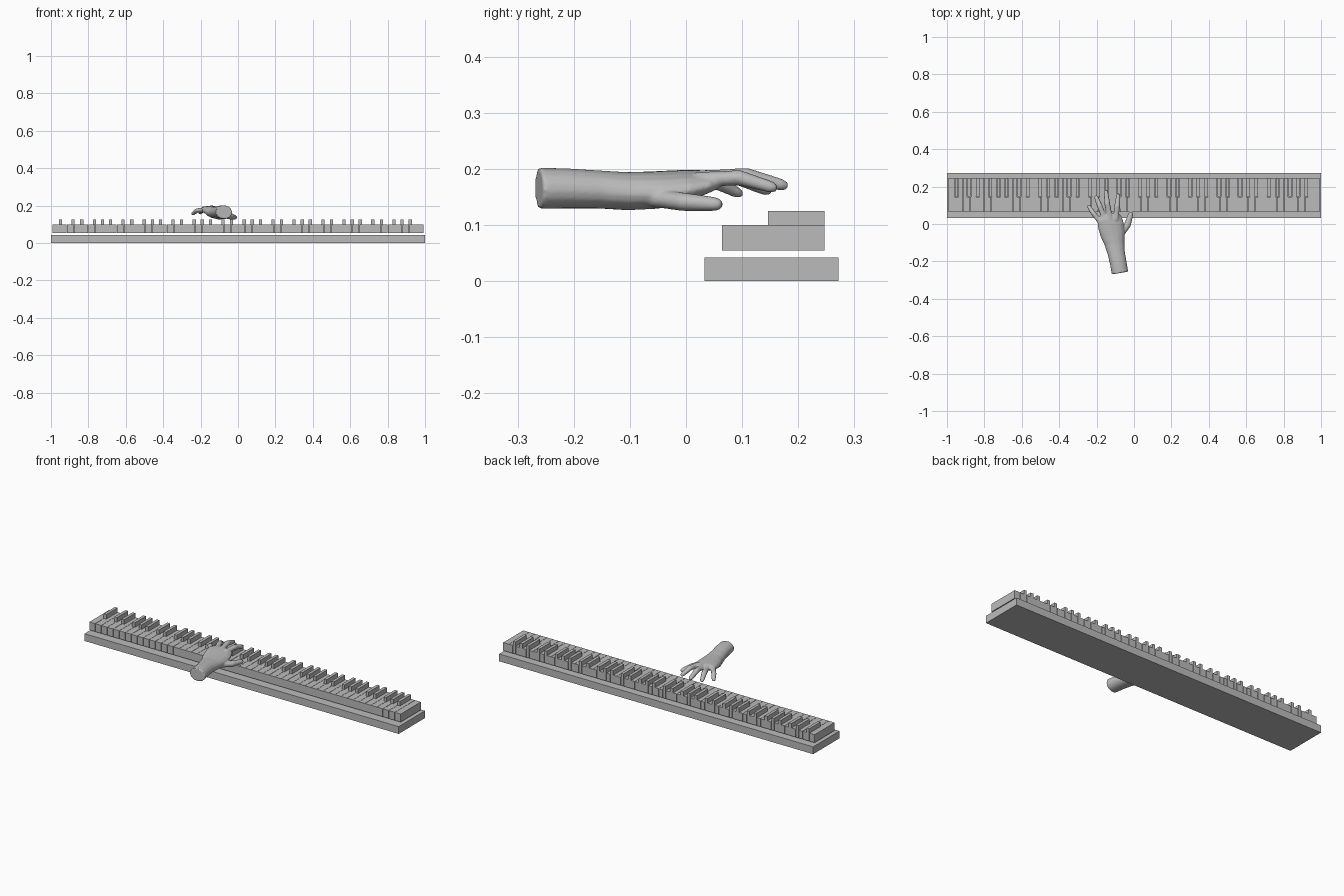
import bpy, bmesh, math
from mathutils import Vector

cube = bpy.data.objects.get("Cube")
if cube:
    bpy.data.objects.remove(cube, do_unlink=True)

GREY = (0.5, 0.5, 0.5, 1)
grey = bpy.data.materials.new("plain_grey")
grey.use_nodes = True
grey.diffuse_color = GREY
grey.node_tree.nodes["Principled BSDF"].inputs["Base Color"].default_value = GREY


def finish(bm, name):
    bmesh.ops.recalc_face_normals(bm, faces=bm.faces)
    mesh = bpy.data.meshes.new(name)
    bm.to_mesh(mesh)
    bm.free()
    mesh.materials.append(grey)
    obj = bpy.data.objects.new(name, mesh)
    bpy.context.collection.objects.link(obj)
    return obj


def prism(bm, outline, z0, z1):
    """Extrude a flat outline upwards."""
    face = bm.faces.new([bm.verts.new((x, y, z0)) for x, y in outline])
    top = bmesh.ops.extrude_face_region(bm, geom=[face])["geom"]
    bmesh.ops.translate(bm, vec=(0, 0, z1 - z0),
                        verts=[v for v in top if isinstance(v, bmesh.types.BMVert)])


def box(bm, x0, x1, y0, y1, z0, z1):
    prism(bm, [(x0, y0), (x1, y0), (x1, y1), (x0, y1)], z0, z1)


# Base board
bm = bmesh.new()
box(bm, -1, 1, 0.033, 0.272, 0, 0.042)
finish(bm, "base_board")

# Keyboard: 52 white keys starting on A, black keys set in notches between them
COUNT, LEFT = 52, -0.992
PITCH = -2 * LEFT / COUNT
FRONT, NOTCH, BACK = 0.064, 0.145, 0.247
LOW, WHITE_TOP, BLACK_TOP = 0.054, 0.1, 0.125
HALF, GAP, SLIT = 0.0085, 0.0015, 0.0008
# Offset of the black key that follows each note, counted from A
SHARPS = {0: 0.005, 2: -0.004, 3: 0.004, 5: -0.005, 6: 0.0}


def black_centre(i):
    """Centre of the black key right of white key i, or None."""
    if 0 <= i < COUNT - 1 and i % 7 in SHARPS:
        return LEFT + (i + 1) * PITCH + SHARPS[i % 7]
    return None


white, black = bmesh.new(), bmesh.new()
for i in range(COUNT):
    x0, x1 = LEFT + i * PITCH + SLIT, LEFT + (i + 1) * PITCH - SLIT
    outline = [(x0, FRONT), (x1, FRONT)]
    right, left = black_centre(i), black_centre(i - 1)
    if right is not None:
        edge = right - HALF - GAP
        outline += [(x1, NOTCH), (edge, NOTCH), (edge, BACK)]
        box(black, right - HALF, right + HALF, NOTCH + GAP, BACK, LOW, BLACK_TOP)
    else:
        outline.append((x1, BACK))
    if left is not None:
        edge = left + HALF + GAP
        outline += [(edge, BACK), (edge, NOTCH), (x0, NOTCH)]
    else:
        outline.append((x0, BACK))
    prism(white, outline, LOW, WHITE_TOP)
finish(white, "white_keys")
finish(black, "black_keys")


# Hand: overlapping tapered tubes fused into one skin
def tube(bm, rings, tilt=0, sides=16):
    """Loft ellipses given as x, y, z, half width, half height."""
    centres = [Vector(r[:3]) for r in rings]
    loops = []
    for k, (c, r) in enumerate(zip(centres, rings)):
        ahead = centres[min(k + 1, len(rings) - 1)] - centres[max(k - 1, 0)]
        side = ahead.cross(Vector((0, 0, 1))).normalized()
        up = side.cross(ahead).normalized()
        side, up = (side * math.cos(tilt) - up * math.sin(tilt),
                    up * math.cos(tilt) + side * math.sin(tilt))
        angles = [2 * math.pi * s / sides for s in range(sides)]
        loops.append([bm.verts.new(c + side * r[3] * math.cos(a) + up * r[4] * math.sin(a))
                      for a in angles])
    for a, b in zip(loops, loops[1:]):
        for s in range(sides):
            t = (s + 1) % sides
            bm.faces.new((a[s], a[t], b[t], b[s]))
    bm.faces.new(loops[0])
    bm.faces.new(loops[-1])


def finger(bm, root, knuckle, tip, r):
    """Finger bending at the knuckle, with a rounded end."""
    root, knuckle, tip = Vector(root), Vector(knuckle), Vector(tip)
    end = (tip - knuckle).normalized()
    path = [(root, 1.1), (root.lerp(knuckle, 0.5), 1), (knuckle, 1.02),
            (knuckle.lerp(tip, 0.5), 0.88), (tip - end * r * 0.8, 0.78),
            (tip - end * r * 0.2, 0.55), (tip, 0.2)]
    tube(bm, [(*p, r * f, r * f * 0.9) for p, f in path])


bm = bmesh.new()
# Forearm, wrist and palm
tube(bm, [(-0.075, -0.262, 0.165, 0.045, 0.037), (-0.083, -0.215, 0.165, 0.045, 0.036),
          (-0.095, -0.155, 0.163, 0.047, 0.034), (-0.104, -0.105, 0.16, 0.054, 0.034),
          (-0.114, -0.055, 0.162, 0.066, 0.033), (-0.124, -0.005, 0.17, 0.071, 0.027),
          (-0.132, 0.03, 0.177, 0.066, 0.02), (-0.136, 0.05, 0.179, 0.052, 0.014)], tilt=0.12)
# Little, ring, middle and index fingers
finger(bm, (-0.175, 0.005, 0.176), (-0.218, 0.058, 0.174), (-0.246, 0.1, 0.153), 0.0135)
finger(bm, (-0.155, 0.025, 0.181), (-0.183, 0.095, 0.183), (-0.206, 0.152, 0.158), 0.0145)
finger(bm, (-0.128, 0.03, 0.183), (-0.143, 0.108, 0.188), (-0.151, 0.182, 0.168), 0.015)
finger(bm, (-0.098, 0.02, 0.18), (-0.09, 0.095, 0.184), (-0.083, 0.163, 0.164), 0.015)
# Thumb
finger(bm, (-0.085, -0.075, 0.15), (-0.035, -0.005, 0.141), (-0.014, 0.065, 0.136), 0.018)
hand = finish(bm, "hand")
fuse = hand.modifiers.new("fuse", "REMESH")
fuse.mode = "VOXEL"
fuse.voxel_size = 0.004
fuse.use_smooth_shade = True
soften = hand.modifiers.new("soften", "SMOOTH")
soften.factor = 0.5
soften.iterations = 4
